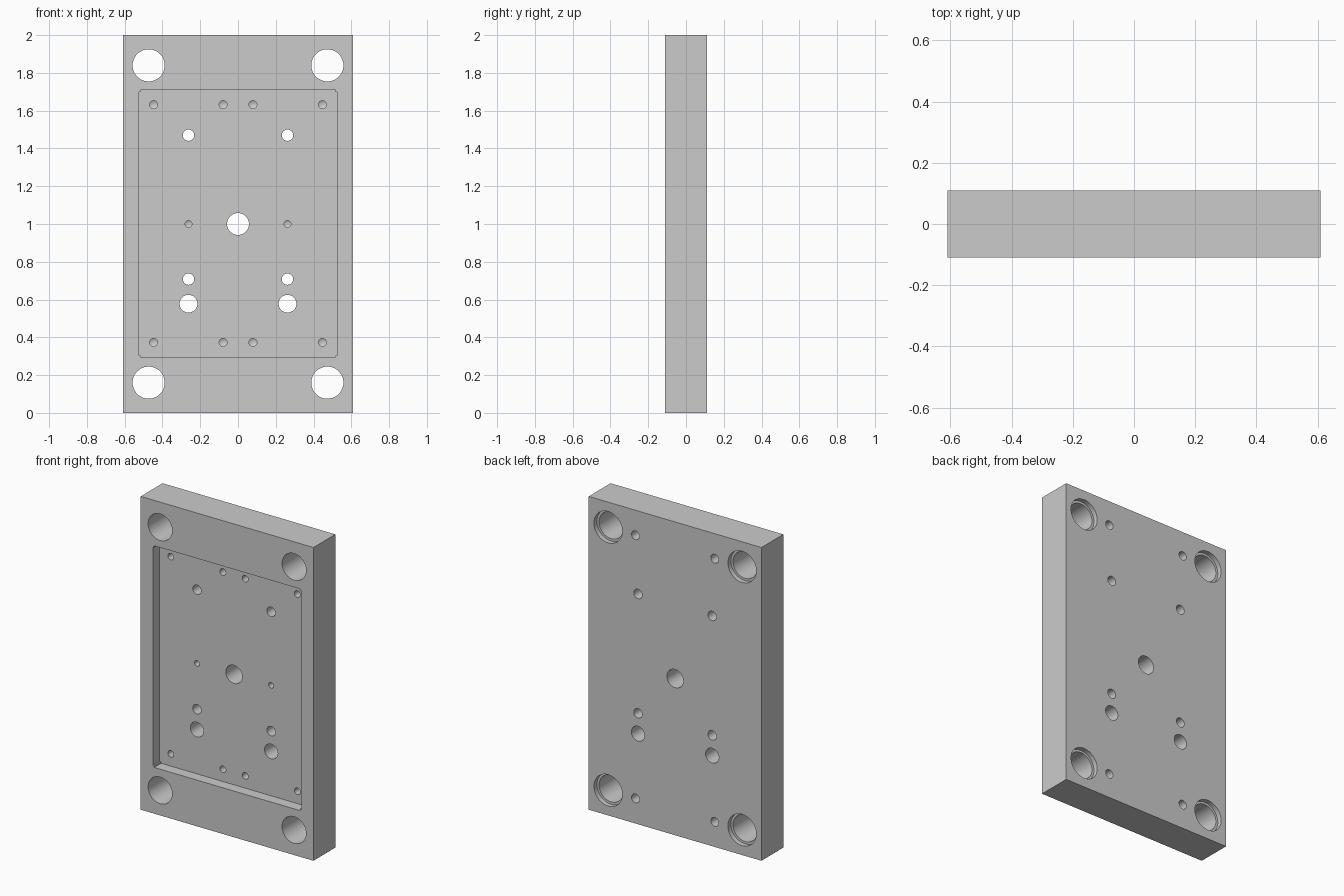
import bpy, bmesh, math

if "Cube" in bpy.data.objects:
    bpy.data.objects.remove(bpy.data.objects["Cube"])

W, T, H = 0.61, 0.11, 2.0      # half width, half thickness, height
FLOOR = -0.04                  # y of pocket floor
OUT = 0.03                     # cutter overshoot


def make_object(name, bm):
    bmesh.ops.recalc_face_normals(bm, faces=bm.faces)
    mesh = bpy.data.meshes.new(name)
    bm.to_mesh(mesh)
    bm.free()
    ob = bpy.data.objects.new(name, mesh)
    bpy.context.collection.objects.link(ob)
    return ob


def box(bm, x0, x1, y0, y1, z0, z1):
    verts = bmesh.ops.create_cube(bm, size=1)["verts"]
    for v in verts:
        v.co = ((x0 + x1) / 2 + v.co.x * (x1 - x0),
                (y0 + y1) / 2 + v.co.y * (y1 - y0),
                (z0 + z1) / 2 + v.co.z * (z1 - z0))


def bore(bm, x, z, profile, n=48):
    """Closed turned cutter along y; profile is (radius, y), r = 0 only for a drill tip."""
    rings = []
    for r, y in profile:
        count = n if r > 0 else 1
        rings.append([bm.verts.new((x + r * math.cos(math.tau * i / n), y,
                                    z + r * math.sin(math.tau * i / n)))
                      for i in range(count)])
    for a, b in zip(rings, rings[1:]):
        for i in range(n):
            j = (i + 1) % n
            if len(b) == 1:
                bm.faces.new((a[i], a[j], b[0]))
            else:
                bm.faces.new((a[i], a[j], b[j], b[i]))
    for ring in (rings[0], rings[-1]):
        if len(ring) > 1:
            bm.faces.new(ring)


def through(r):
    return [(r, -T - OUT), (r, T + OUT)]


def blind(r, start, end, tip):
    return [(r, start), (r, end), (0, tip)]


def cut(target, cutter):
    cutter.hide_render = True
    mod = target.modifiers.new("cut", "BOOLEAN")
    mod.object = cutter
    mod.operation = "DIFFERENCE"
    mod.solver = "EXACT"
    bpy.context.view_layer.objects.active = target
    bpy.ops.object.modifier_apply(modifier=mod.name)
    bpy.data.objects.remove(cutter)


# plate body
bm = bmesh.new()
box(bm, -W, W, -T, T, 0, H)
plate = make_object("mounting_plate", bm)

# shallow front pocket with slightly rounded corners
bm = bmesh.new()
box(bm, -0.525, 0.525, -T - OUT, FLOOR, 0.295, 1.71)
corners = [e for e in bm.edges
           if abs(e.verts[0].co.y - e.verts[1].co.y) > 0.05]
bmesh.ops.bevel(bm, geom=corners, offset=0.01, segments=4, affect="EDGES")
cut(plate, make_object("pocket_cutter", bm))

# all holes
bm = bmesh.new()
bore(bm, 0, 1.0, through(0.058))
for s in (-1, 1):
    # through holes inside the pocket
    for z, r in ((1.47, 0.03), (0.708, 0.03), (0.578, 0.047)):
        bore(bm, s * 0.262, z, through(r), 32)
    # small blind dowel holes
    bore(bm, s * 0.262, 1.0, blind(0.018, FLOOR - OUT, 0.04, 0.05), 24)
    for z in (0.16, 1.84):
        # corner holes, counterbored from the back
        bore(bm, s * 0.473, z, [(0.085, -T - OUT), (0.085, T - 0.03),
                                (0.1, T - 0.03), (0.1, T + OUT)])
        # blind holes from the back
        bore(bm, s * 0.28, z, blind(0.028, T + OUT, -0.02, -0.036), 32)
    # blind screw holes along the pocket's top and bottom
    for z in (0.373, 1.632):
        for x in (0.079, 0.447):
            bore(bm, s * x, z, blind(0.021, FLOOR - OUT, 0.06, 0.072), 24)
cut(plate, make_object("hole_cutter", bm))

# smooth bores, crisp edges
bpy.ops.object.select_all(action="DESELECT")
plate.select_set(True)
bpy.context.view_layer.objects.active = plate
bpy.ops.object.shade_smooth_by_angle(angle=math.radians(25))
